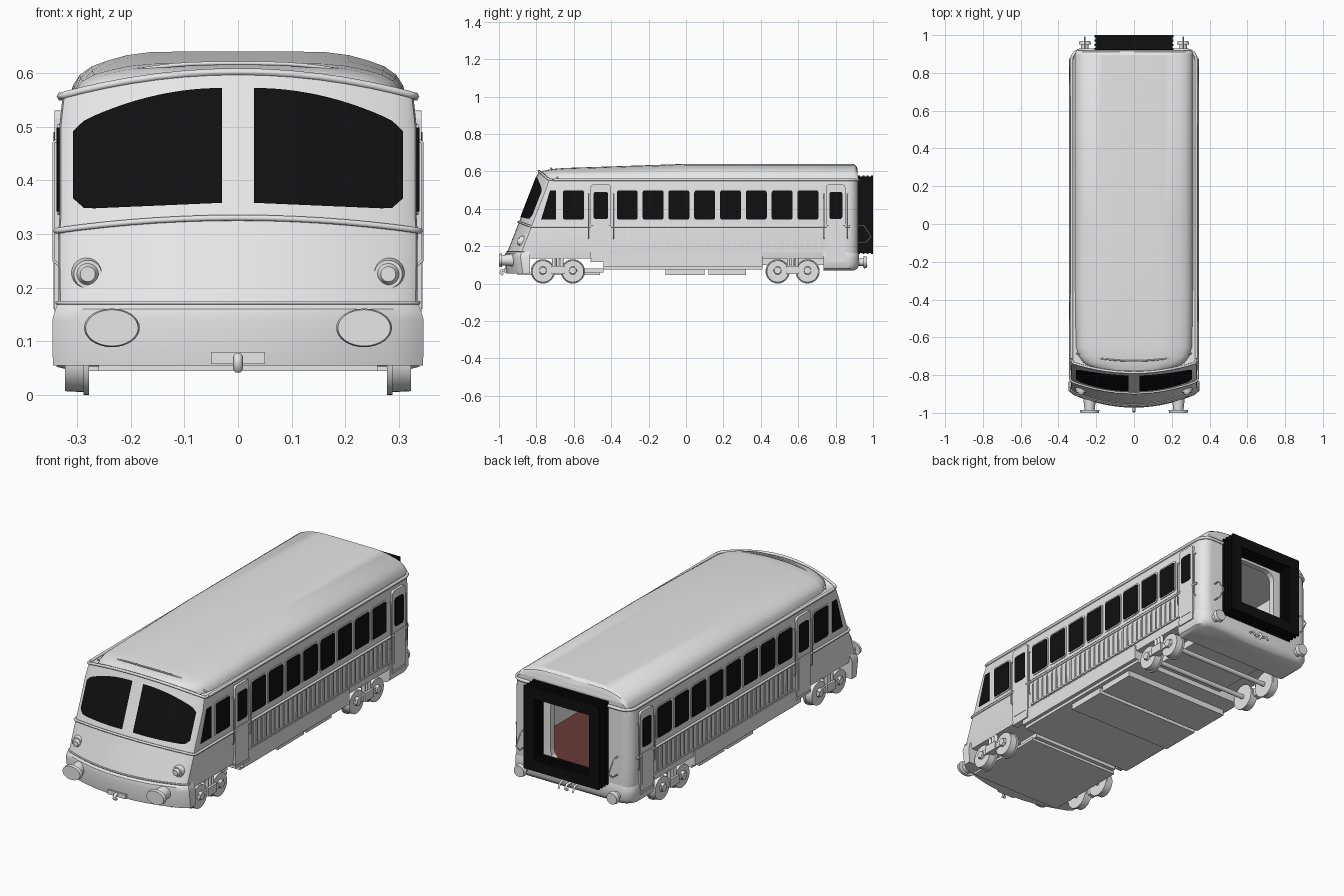
import bpy, bmesh, math
from mathutils import Matrix, Vector

if "Cube" in bpy.data.objects:
    bpy.data.objects.remove(bpy.data.objects["Cube"])

def mat(name, c):
    m = bpy.data.materials.new(name)
    m.diffuse_color = (*c, 1)
    m.use_nodes = True
    m.node_tree.nodes["Principled BSDF"].inputs["Base Color"].default_value = m.diffuse_color
    return m
WHITE = mat("light_grey_paint", (0.8, 0.8, 0.8))
BLACK = mat("black_glass_and_rubber", (0.005, 0.005, 0.005))
RED = mat("brown_red_floor", (0.14, 0.043, 0.04))

def finish(name, bm, m, smooth=True):
    bmesh.ops.recalc_face_normals(bm, faces=bm.faces[:])
    me = bpy.data.meshes.new(name)
    bm.to_mesh(me)
    bm.free()
    me.materials.append(m)
    ob = bpy.data.objects.new(name, me)
    bpy.context.collection.objects.link(ob)
    if smooth:
        bpy.ops.object.select_all(action='DESELECT')
        ob.select_set(True)
        bpy.context.view_layer.objects.active = ob
        bpy.ops.object.shade_smooth_by_angle(angle=math.radians(32))
    return ob

def add_box(bm, x0, x1, y0, y1, z0, z1):
    M = Matrix.Translation(((x0+x1)/2, (y0+y1)/2, (z0+z1)/2)) @ Matrix.Diagonal((x1-x0, y1-y0, z1-z0, 1))
    bmesh.ops.create_cube(bm, size=1, matrix=M)

def boxes(name, lst, m=WHITE):
    bm = bmesh.new()
    for b in lst:
        add_box(bm, *b)
    return finish(name, bm, m, False)

def cyl(name, a, b, r1, r2=None, m=WHITE, seg=28, scale=(1, 1, 1)):
    a, b = Vector(a), Vector(b)
    bm = bmesh.new()
    bmesh.ops.create_cone(bm, cap_ends=True, segments=seg, radius1=r1, radius2=r1 if r2 is None else r2, depth=(b-a).length)
    rot = (b-a).to_track_quat('Z', 'Y').to_matrix().to_4x4()
    bm.transform(Matrix.Translation((a+b)/2) @ Matrix.Diagonal((*scale, 1)) @ rot)
    return finish(name, bm, m)

def loft(name, halves, m=WHITE):
    """Skin half-outlines (centre to centre), mirrored in x, with paired caps."""
    bm = bmesh.new()
    rings = [[bm.verts.new(p) for p in h + [(-x, y, z) for x, y, z in h[-2:0:-1]]] for h in halves]
    n = len(rings[0])
    for r, s in zip(rings, rings[1:]):
        for i in range(n):
            bm.faces.new((r[i], r[(i+1) % n], s[(i+1) % n], s[i]))
    for r in (rings[0], rings[-1]):
        for i in range(n//2):
            q = [r[i], r[i+1], r[n-i-1], r[(n-i) % n]]
            bm.faces.new(list(dict.fromkeys(q)))
    return finish(name, bm, m)

def prism(name, pts, to3, d0, d1, m=WHITE):
    bm = bmesh.new()
    a = [bm.verts.new(to3(u, v, d0)) for u, v in pts]
    b = [bm.verts.new(to3(u, v, d1)) for u, v in pts]
    n = len(pts)
    bm.faces.new(a)
    bm.faces.new(b)
    for i in range(n):
        bm.faces.new((a[i], a[(i+1) % n], b[(i+1) % n], b[i]))
    return finish(name, bm, m, False)

def rrect(u0, u1, v0, v1, r):
    out = []
    for cu, cv, a0 in ((u1-r, v1-r, 0), (u0+r, v1-r, 90), (u0+r, v0+r, 180), (u1-r, v0+r, 270)):
        out += [(cu+r*math.cos(math.radians(a0+k)), cv+r*math.sin(math.radians(a0+k))) for k in (0, 30, 60, 90)]
    return out

def tube(name, pts, r, m=WHITE):
    cu = bpy.data.curves.new(name, 'CURVE')
    cu.dimensions = '3D'
    cu.bevel_depth, cu.bevel_resolution, cu.use_fill_caps = r, 1, True
    sp = cu.splines.new('POLY')
    sp.points.add(len(pts)-1)
    for p, q in zip(sp.points, pts):
        p.co = (*q, 1)
    cu.materials.append(m)
    ob = bpy.data.objects.new(name, cu)
    bpy.context.collection.objects.link(ob)
    bpy.ops.object.select_all(action='DESELECT')
    ob.select_set(True)
    bpy.context.view_layer.objects.active = ob
    bpy.ops.object.convert(target='MESH')

def mirror_path(h):
    return [(-x, y, z) for x, y, z in h[:0:-1]] + h

# Raked, bowed front surface
def front_y(x, z):
    return -0.885 + 0.39*(z-0.35) + 0.65*x*x
XS = [0, .05, .1, .15, .2, .25, .29, .318]

def outline(z, hw, arch=0, rear=0.92, r=0.055):
    h = []
    for x in XS:
        zz = z + arch*(1-(x/hw)**2)
        h.append((x, front_y(x, zz), zz))
    h.append((hw-.003, front_y(hw, z)+.004, z))
    h.append((hw, front_y(hw, z)+.02, z))
    for k in range(0, 91, 15):
        a = math.radians(k)
        h.append((hw-r+r*math.cos(a), rear-r+r*math.sin(a), z))
    return h + [(0, rear, z)]

# Main body, hollowed, with rear doorway
body = loft("body_shell", [outline(z, w, a) for z, w, a in
            ((.135, .328, 0), (.17, .334, 0), (.30, .335, .02), (.33, .333, .02), (.50, .333, .03), (.555, .327, .045))])
cut1 = boxes("interior_cutter", [(-.3, .3, -.7, .89, .195, .54)])
cut2 = prism("doorway_cutter", rrect(-.115, .115, .195, .51, .045), lambda u, v, d: (u, d, v), .85, 1.0)
for c in (cut1, cut2):
    c.hide_render = True
    md = body.modifiers.new("cut", 'BOOLEAN')
    md.operation, md.solver, md.object = 'DIFFERENCE', 'EXACT', c
    bpy.context.view_layer.objects.active = body
    bpy.ops.object.modifier_apply(modifier=md.name)
    bpy.data.objects.remove(c)
boxes("interior_floor", [(-.299, .299, -.699, .9, .196, .202)], RED)

# Roof, lofted along the length
PROF = [(0, 1), (.3, 1), (.52, .985), (.66, .92), (.78, .8), (.87, .68), (.94, .5), (.98, .28), (1, 0)]
def roof_sec(y, hw, top, base=.552):
    return [(u*hw, y, base+v*(top-base)) for u, v in PROF] + [(0, y, base)]
loft("roof", [roof_sec(*s) for s in ((-.775, .17, .598), (-.762, .225, .603), (-.735, .268, .609), (-.70, .293, .614),
     (-.65, .308, .618), (-.35, .312, .628), (0, .314, .64), (.895, .314, .64), (.91, .312, .63), (.918, .308, .61))])
tube("roof_front_trim", [(x*.305, -.685-.04*(1-x*x), .56+.058*(1-abs(x)**3)) for x in [i/10 for i in range(-10, 11)]], .004)
tube("windscreen_brow", mirror_path(outline(.557, .33, .045)[:10]), .007)

# Belt moulding and gutters
tube("belt_moulding", mirror_path([(x*1.008, y-.003, z) for x, y, z in outline(.306, .336, .024)[:12]]), .006)
tube("lower_moulding", mirror_path([(x*1.005, y-.002, z) for x, y, z in outline(.172, .335)[:10]]), .004)
rear = [(x, y+.002, z) for x, y, z in outline(.556, .33)[9:]]
tube("gutter", mirror_path(rear[::-1]), .008)

# Front skirt, mid skirt and rear skirt
def skirt(z, hw, y0, back):
    return [(x, y0+.65*x*x, z) for x in XS] + [(hw, y0+.65*hw*hw+.01, z), (hw, back, z), (0, back, z)]
loft("front_skirt", [skirt(z, w, y, -.835) for z, w, y in
     ((.055, .345, -.96), (.14, .346, -.972), (.16, .34, -.968), (.172, .334, -.955))])
boxes("mid_skirt", [(-.338, .338, -.44, .41, .09, .165), (-.32, .32, -.44, .41, .075, .09)])
def rear_ring(z, hw, y1, r=.06):
    c = [(hw-r+r*math.cos(math.radians(k)), y1-r+r*math.sin(math.radians(k)), z) for k in range(0, 91, 15)]
    return [(0, .735, z), (hw, .735, z)] + c + [(0, y1, z)]
loft("rear_skirt", [rear_ring(*s) for s in ((.07, .315, .9), (.08, .33, .915), (.1, .338, .925), (.15, .338, .925), (.168, .334, .92))])

# Underfloor plates and equipment boxes
boxes("underfloor_plates", [(-.26, .26, -.9, -.46, .045, .058), (-.3, .3, -.11, .1, .045, .08),
      (-.3, .3, .12, .32, .045, .08), (-.2, .2, .36, .78, .1, .14), (-.25, .25, -.56, -.44, .058, .08)])

# Windscreens and centre pillar
for s in (-1, 1):
    bm = bmesh.new()
    cols = []
    for i in range(15):
        t = i/14
        x = .03 + .277*t
        lo = .358 - .012*t + (.02*((t-.9)/.1)**2 if t > .9 else 0)
        hi = .572 - .07*t*t - (.01*((t-.9)/.1)**2 if t > .9 else 0)
        cols.append([bm.verts.new((s*x, front_y(x, z)-.004, z)) for z in (lo, hi)])
    for a, b in zip(cols, cols[1:]):
        bm.faces.new((a[0], b[0], b[1], a[1]))
    finish("windscreen", bm, BLACK)

# Side windows, doors and ribbed panels on both sides
for s in (-1, 1):
    X = lambda u, v, d: (s*d, u, v)
    wins = [(-.658, -.545)] + [(-.37+.138*i, -.258+.138*i) for i in range(8)]
    for y0, y1 in wins:
        prism("window_rim", rrect(y0-.007, y1+.007, .335, .505, .016), X, .328, .3365)
        prism("side_window", rrect(y0, y1, .342, .498, .012), X, .33, .338, BLACK)
    prism("cab_side_window", [(-.775, .342), (-.695, .342), (-.695, .498), (-.727, .498)], X, .33, .337, BLACK)
    for y0, y1 in ((-.51, -.40), (.75, .852)):
        prism("door", rrect(y0, y1, .125, .53, .015), X, .32, .342)
        prism("door_window", rrect(y0+.016, y1-.016, .345, .49, .012), X, .338, .344, BLACK)
        boxes("door_lower_panel", [(s*.341, s*.344, y0+.012, y1-.012, .16, .32)])
        boxes("door_step", [(s*.31, s*.344, y0, y1, .115, .128)])
        for y in (y0-.012, y1+.012):
            tube("door_handrail", [(s*.332, y, .24), (s*.343, y, .25), (s*.343, y, .47), (s*.332, y, .48)], .003)
    ribs = [(s*.33, s*.339, y-.004, y+.004, .18, .305) for y in [-.365+.0358*i for i in range(32)]]
    boxes("side_ribs", ribs + [(s*.33, s*.34, -.375, .75, .172, .18)])

    # Headlights
    y = front_y(.28, .225)
    cyl("headlight_base", (s*.28, y+.02, .225), (s*.28, y-.008, .225), .032, .026)
    cyl("headlight_lens", (s*.28, y-.008, .225), (s*.28, y-.02, .225), .02, .014)

    # Buffers
    cyl("front_buffer_shaft", (s*.235, -.92, .125), (s*.235, -.985, .125), .034, .027)
    bm = bmesh.new()
    bmesh.ops.create_cone(bm, cap_ends=True, segments=32, radius1=1, radius2=.94, depth=.016)
    bm.transform(Matrix.Translation((s*.235, -.992, .125)) @ Matrix.Diagonal((.052, 1, .036, 1)) @ Matrix.Rotation(math.pi/2, 4, 'X'))
    finish("front_buffer_head", bm, WHITE)
    cyl("rear_buffer_shaft", (s*.26, .9, .115), (s*.26, .955, .115), .02)
    cyl("rear_buffer_head", (s*.26, .95, .115), (s*.26, .968, .115), .032, .028)
    tube("rear_handrail", [(s*.26, .915, .31), (s*.26, .95, .31), (s*.26, .99, .25), (s*.26, .96, .22), (s*.26, .915, .22)], .004)

    # Bogie wheels and side frames
    for yb in (-.685, .57):
        for dy in (-.08, .08):
            yw = yb+dy
            cyl("wheel", (s*.285, yw, .065), (s*.322, yw, .065), .06, .058, seg=32)
            cyl("wheel_flange", (s*.278, yw, .065), (s*.288, yw, .065), .065, seg=32)
            cyl("journal_box", (s*.32, yw, .07), (s*.336, yw, .07), .022, .018)
        boxes("bogie_side_frame", [(s*.3, s*.33, yb-.1, yb+.1, .058, .085), (s*.3, s*.338, yb-.035, yb+.035, .052, .094)])
        for k in (-.022, 0, .022):
            cyl("bogie_spring", (s*.32, yb+k, .09), (s*.32, yb+k, .136), .009, seg=12)

# Axles
for yb in (-.685, .57):
    for dy in (-.08, .08):
        cyl("axle", (-.29, yb+dy, .065), (.29, yb+dy, .065), .012, seg=14)

# Gangway bellows: stacked black frames
fr = []
for i in range(7):
    e = .0 if i % 2 == 0 else .006
    y0, y1 = .92+i*.0114, .92+(i+1)*.0114
    o, t, z0, z1 = .21-e, .055-2*e, .157+e, .578-e
    fr += [(-o, -o+t, y0, y1, z0, z1), (o-t, o, y0, y1, z0, z1), (-o+t, o-t, y0, y1, z0, z0+t), (-o+t, o-t, y0, y1, z1-t, z1)]
boxes("gangway_bellows", fr, BLACK)

# Couplers
boxes("coupler_plate", [(-.05, .05, -.972, -.94, .058, .08)])
tube("front_hook", [(0, -.96, .07), (0, -.985, .072), (0, -.99, .058), (0, -.978, .048)], .009)
tube("rear_hook", [(0, .91, .11), (0, .955, .112), (0, .965, .095), (0, .95, .085)], .007)
for s in (-1, 1):
    tube("rear_hose", [(s*.04, .91, .12), (s*.04, .95, .11), (s*.04, .965, .085)], .005)
